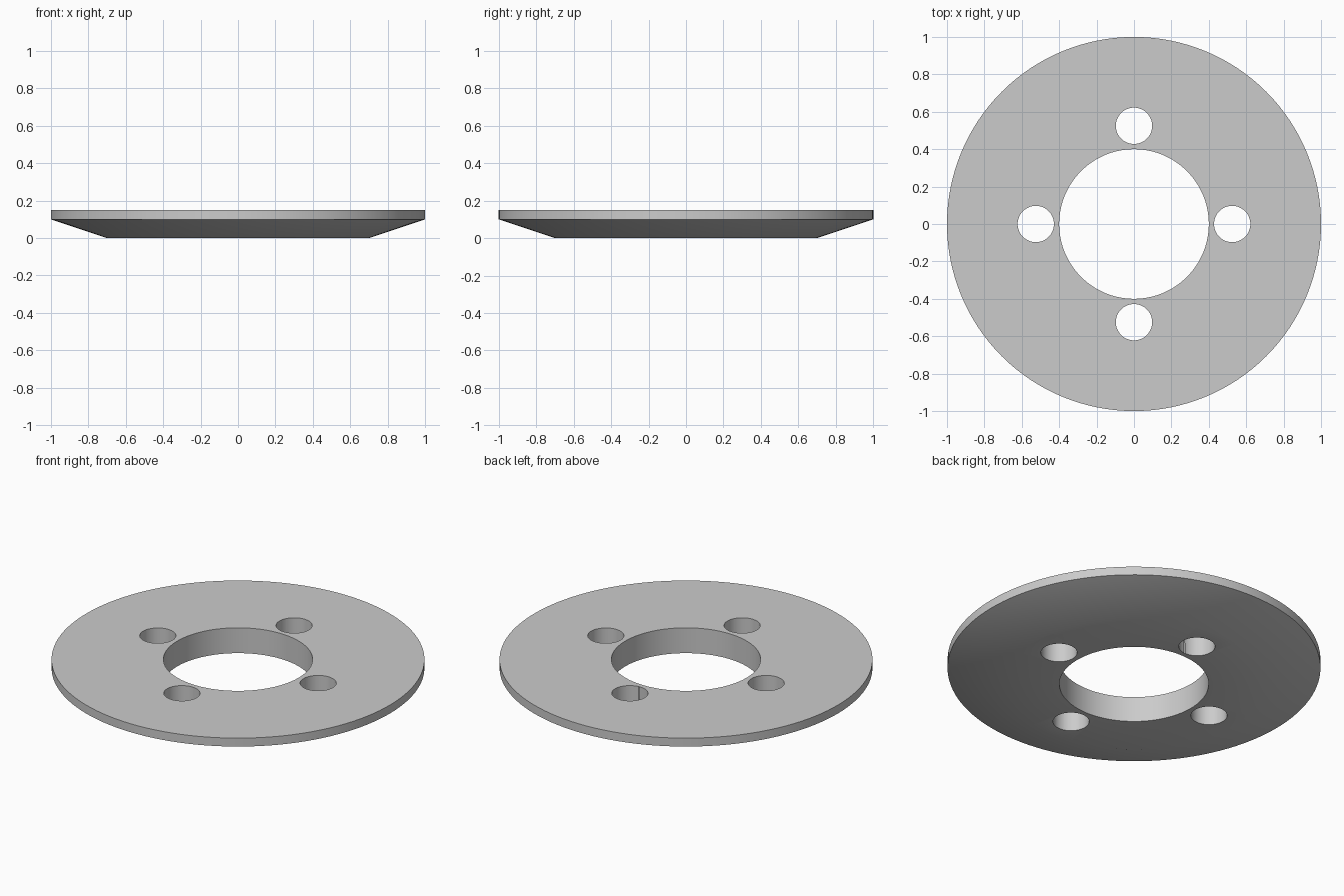
import bpy
import bmesh
import math

if "Cube" in bpy.data.objects:
    bpy.data.objects.remove(bpy.data.objects["Cube"])

SEGMENTS = 128

grey = bpy.data.materials.new("light_grey")
grey.diffuse_color = (0.6, 0.6, 0.6, 1)
grey.use_nodes = True
grey.node_tree.nodes["Principled BSDF"].inputs["Base Color"].default_value = grey.diffuse_color

# Flange ring: closed (radius, height) profile revolved about z
profile = [(0.4, 0.0), (0.7, 0.0), (1.0, 0.1), (1.0, 0.15), (0.4, 0.15)]
bm = bmesh.new()
rings = []
for i in range(SEGMENTS):
    a = 2 * math.pi * i / SEGMENTS
    rings.append([bm.verts.new((r * math.cos(a), r * math.sin(a), z)) for r, z in profile])
for i in range(SEGMENTS):
    here, there = rings[i], rings[(i + 1) % SEGMENTS]
    for j in range(len(profile)):
        k = (j + 1) % len(profile)
        bm.faces.new((here[j], there[j], there[k], here[k]))
bmesh.ops.recalc_face_normals(bm, faces=bm.faces)
mesh = bpy.data.meshes.new("flange_ring")
bm.to_mesh(mesh)
bm.free()
flange = bpy.data.objects.new("flange_ring", mesh)
bpy.context.collection.objects.link(flange)
mesh.materials.append(grey)

# Four bolt holes through the ring
cutters = []
for i in range(4):
    a = i * math.pi / 2
    bpy.ops.mesh.primitive_cylinder_add(
        vertices=64, radius=0.097, depth=0.5,
        location=(0.525 * math.cos(a), 0.525 * math.sin(a), 0.075))
    cutter = bpy.context.object
    cutter.name = f"bolt_hole_cutter_{i + 1}"
    cutter.data.materials.append(grey)
    cutter.hide_render = True
    cutters.append(cutter)
    cut = flange.modifiers.new(f"bolt_hole_{i + 1}", 'BOOLEAN')
    cut.operation = 'DIFFERENCE'
    cut.solver = 'EXACT'
    cut.object = cutter

# Apply the cuts, then remove the cutters
bpy.ops.object.select_all(action='DESELECT')
flange.select_set(True)
bpy.context.view_layer.objects.active = flange
for name in [m.name for m in flange.modifiers]:
    bpy.ops.object.modifier_apply(modifier=name)
for cutter in cutters:
    bpy.data.objects.remove(cutter)

# Round walls smooth, rims sharp
bpy.ops.object.shade_smooth_by_angle(angle=math.radians(30))
